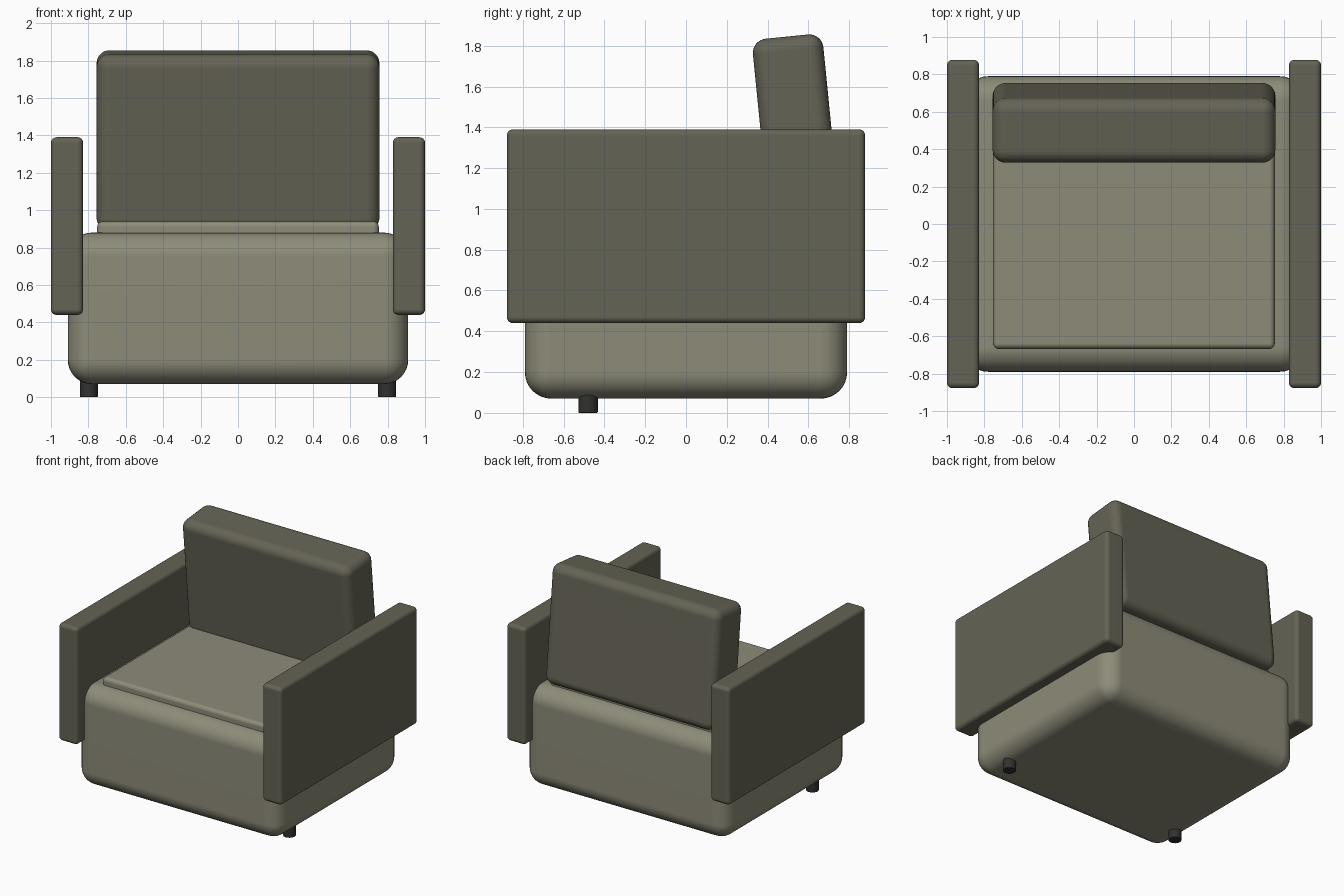
import bpy
from math import radians

if "Cube" in bpy.data.objects:
    bpy.data.objects.remove(bpy.data.objects["Cube"])


def material(name, rgb):
    m = bpy.data.materials.new(name)
    m.diffuse_color = (*rgb, 1)
    m.use_nodes = True
    m.node_tree.nodes["Principled BSDF"].inputs["Base Color"].default_value = m.diffuse_color
    return m


light = material("light_olive", (0.27, 0.26, 0.19))
dark = material("dark_olive", (0.13, 0.125, 0.09))
black = material("dark_foot", (0.03, 0.03, 0.028))


def finish(ob, name, mat, bevel, segments):
    ob.name = name
    ob.data.materials.append(mat)
    b = ob.modifiers.new("round", 'BEVEL')
    b.width = bevel
    b.segments = segments
    b.limit_method = 'ANGLE'
    b.angle_limit = radians(40)
    bpy.ops.object.shade_smooth()
    w = ob.modifiers.new("flat_faces", 'WEIGHTED_NORMAL')
    w.keep_sharp = True
    return ob


def block(name, center, size, bevel, mat, segments=6, tilt=0):
    bpy.ops.mesh.primitive_cube_add(size=1, location=center)
    ob = bpy.context.object
    ob.scale = size
    bpy.ops.object.transform_apply(location=False, rotation=False, scale=True)
    ob.rotation_euler.x = tilt
    return finish(ob, name, mat, bevel, segments)


# Upholstered body and seat cushion
block("base", (0, 0, 0.475), (1.82, 1.58, 0.81), 0.13, light, 8)
block("seat_cushion", (0, 0, 0.84), (1.506, 1.336, 0.20), 0.03, light)

# Backrest, leaning slightly forward
block("back_cushion", (0, 0.541, 1.372), (1.512, 0.347, 0.95), 0.07, dark, 8, radians(5.7))

# Side panels and front feet
for side, s in (("left", -1), ("right", 1)):
    block(f"{side}_arm", (s * 0.914, 0, 0.915), (0.172, 1.756, 0.95), 0.03, dark)
    bpy.ops.mesh.primitive_cylinder_add(vertices=32, radius=0.048, depth=0.14,
                                        location=(s * 0.797, -0.48, 0.07))
    finish(bpy.context.object, f"{side}_foot", black, 0.005, 2)
